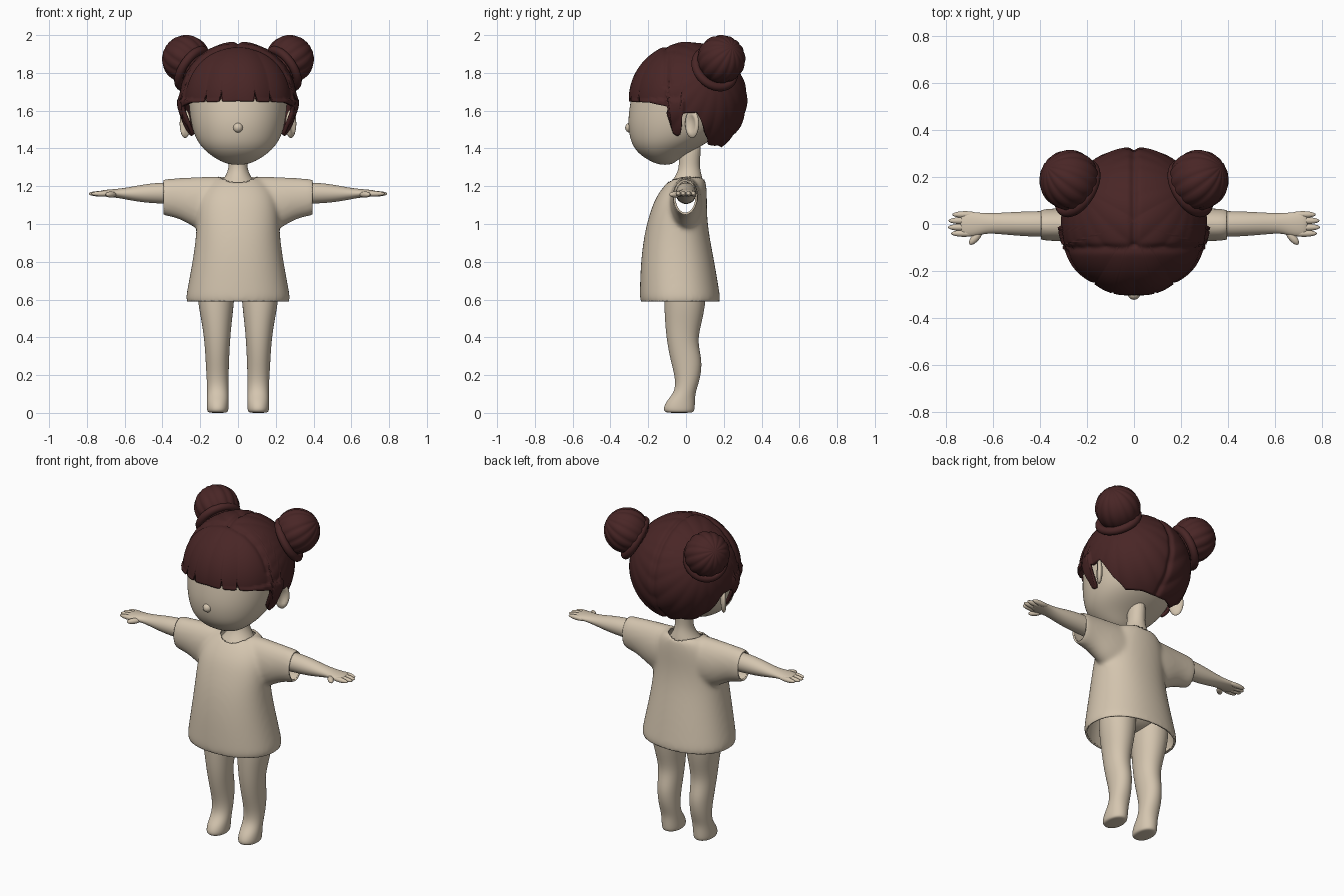
import bpy, bmesh, math
from mathutils import Vector, Matrix

if "Cube" in bpy.data.objects:
    bpy.data.objects.remove(bpy.data.objects["Cube"])


def material(name, rgb):
    m = bpy.data.materials.new(name)
    m.diffuse_color = (*rgb, 1)
    m.use_nodes = True
    m.node_tree.nodes["Principled BSDF"].inputs["Base Color"].default_value = m.diffuse_color
    return m


BEIGE = material("warm beige", (0.66, 0.56, 0.43))
BROWN = material("dark red brown", (0.066, 0.019, 0.019))


def finish(name, bm, mat, mirror=False, subsurf=0):
    bmesh.ops.recalc_face_normals(bm, faces=bm.faces)
    me = bpy.data.meshes.new(name)
    bm.to_mesh(me)
    bm.free()
    me.materials.append(mat)
    me.polygons.foreach_set("use_smooth", [True] * len(me.polygons))
    ob = bpy.data.objects.new(name, me)
    bpy.context.collection.objects.link(ob)
    if subsurf:
        s = ob.modifiers.new("smooth", 'SUBSURF')
        s.levels = s.render_levels = subsurf
    if mirror:
        ob.modifiers.new("mirror", 'MIRROR').use_mirror_merge = False
    return ob


def loft(bm, axis, rows, n=24, p=2.0):
    """Closed loft; each row is (position, a0, a1, b0, b1) along z or x."""
    rings = []
    for t, a0, a1, b0, b1 in rows:
        ring = []
        for i in range(n):
            c, s = math.cos(math.tau * i / n), math.sin(math.tau * i / n)
            u = math.copysign(abs(c) ** (2 / p), c)
            v = math.copysign(abs(s) ** (2 / p), s)
            a = (a0 + a1) / 2 + u * (a1 - a0) / 2
            b = (b0 + b1) / 2 + v * (b1 - b0) / 2
            ring.append(bm.verts.new((a, b, t) if axis == 'z' else (t, a, b)))
        rings.append(ring)
    for r, q in zip(rings, rings[1:]):
        for i in range(n):
            bm.faces.new((r[i], r[(i + 1) % n], q[(i + 1) % n], q[i]))
    bm.faces.new(rings[0])
    bm.faces.new(rings[-1])


def lofted(name, axis, rows, mirror=False, p=2.0):
    bm = bmesh.new()
    loft(bm, axis, rows, p=p)
    return finish(name, bm, BEIGE, mirror, 2)


def ball(name, loc, size, rot_z=0, mirror=False):
    bm = bmesh.new()
    m = Matrix.Translation(loc) @ Matrix.Rotation(rot_z, 4, 'Z') @ Matrix.Diagonal((*size, 1))
    bmesh.ops.create_uvsphere(bm, u_segments=24, v_segments=16, radius=1, matrix=m)
    return finish(name, bm, BEIGE, mirror)


# Head, nose and neck: (z, x range, y range)
head = [(1.313, .04, -.14, -.08), (1.332, .095, -.19, -.05), (1.37, .155, -.25, 0),
        (1.42, .207, -.288, .10), (1.48, .237, -.304, .18), (1.55, .254, -.31, .22),
        (1.65, .265, -.297, .25), (1.75, .262, -.275, .25), (1.85, .215, -.2, .2),
        (1.91, .12, -.1, .12), (1.93, .05, -.04, .06)]
lofted("head", 'z', [(z, -w, w, f, b) for z, w, f, b in head], p=2.1)
ball("nose", (0, -.297, 1.51), (.026, .025, .026))
neck = [(1.15, .15, -.125, .095), (1.21, .098, -.09, .092), (1.24, .075, -.065, .088),
        (1.28, .053, -.042, .077), (1.33, .047, -.036, .07), (1.45, .05, -.04, .09)]
lofted("neck", 'z', [(z, -w, w, f, b) for z, w, f, b in neck])

# Ears, hollowed on the outer face
ear = ball("ear", (.28, .032, 1.53), (.018, .043, .075), math.radians(-35), True)
out = Vector((math.cos(.61), -math.sin(.61), 0))
for v in ear.data.vertices:
    q = v.co - Vector((.28, .032, 1.53))
    d = q.dot(out)
    if d > .013:
        v.co -= out * (d - .013) * 3.5

# Legs with feet, and hips
leg = [(.74, .015, .215, -.11, .11), (.6, .018, .217, -.117, .108), (.48, .033, .192, -.112, .085),
       (.38, .042, .178, -.102, .058), (.28, .047, .172, -.083, .088), (.18, .05, .166, -.055, .076),
       (.11, .05, .163, -.06, .05), (.065, .049, .165, -.103, .048), (.025, .049, .166, -.121, .047),
       (.004, .053, .162, -.114, .042), (0, .07, .145, -.09, .02)]
lofted("leg", 'z', leg, True, 2.1)
ball("hips", (0, 0, .74), (.205, .13, .12))

# Arms and hands: (x, y range, z range)
arm = [(.2, -.055, .055, 1.1, 1.22), (.4, -.056, .056, 1.107, 1.222), (.5, -.05, .052, 1.113, 1.21),
       (.58, -.042, .047, 1.127, 1.194), (.63, -.04, .046, 1.137, 1.187), (.67, -.052, .05, 1.142, 1.184),
       (.71, -.054, .052, 1.145, 1.18), (.74, -.045, .045, 1.15, 1.174)]
lofted("arm", 'x', arm, True)
for i, (y, tip) in enumerate([(.04, .772), (.014, .788), (-.014, .79), (-.04, .777)]):
    ball(f"finger_{i + 1}", (tip - .055, y, 1.16), (.055, .0145, .014), 0, True)
ball("thumb", (.672, -.056, 1.156), (.04, .017, .016), math.radians(-50), True)

# Shirt: torso and sleeves fused, then opened at hem, cuffs and neck
bm = bmesh.new()
torso = [(.54, .288, -.246, .192), (.62, .278, -.247, .182), (.8, .242, -.242, .152),
         (.95, .222, -.222, .122), (1.05, .22, -.195, .112), (1.13, .21, -.167, .112),
         (1.19, .185, -.128, .11), (1.235, .14, -.085, .104), (1.257, .1, -.05, .085)]
loft(bm, 'z', [(z, -w, w, f, b) for z, w, f, b in torso], p=2.2)
sleeve = [(.43, -.07, .063, 1.047, 1.238), (.36, -.072, .065, 1.04, 1.242), (.29, -.076, .07, 1.018, 1.246),
          (.22, -.085, .08, .97, 1.25), (.12, -.09, .09, .95, 1.255)]
loft(bm, 'x', sleeve + [(-x, *r) for x, *r in reversed(sleeve)])
bmesh.ops.recalc_face_normals(bm, faces=bm.faces)
shirt = finish("shirt", bm, BEIGE, False, 2)
rm = shirt.modifiers.new("fuse", 'REMESH')
rm.mode, rm.voxel_size, rm.use_smooth_shade = 'VOXEL', .011, True
sm = shirt.modifiers.new("relax", 'SMOOTH')
sm.factor, sm.iterations = .5, 14
dg = bpy.context.evaluated_depsgraph_get()
fused = bpy.data.meshes.new_from_object(shirt.evaluated_get(dg))
bm = bmesh.new()
bm.from_mesh(fused)
for co, no in [((0, 0, .59), (0, 0, -1)), ((.394, 0, 0), (1, 0, 0)), ((-.394, 0, 0), (-1, 0, 0))]:
    bmesh.ops.bisect_plane(bm, geom=bm.verts[:] + bm.edges[:] + bm.faces[:],
                           plane_co=co, plane_no=no, clear_outer=True)


def neck_radius(c):
    return math.hypot(c.x / .1, c.y / .097)


hole = [f for f in bm.faces if f.calc_center_median().z > 1.1 and neck_radius(f.calc_center_median()) < 1]
bmesh.ops.delete(bm, geom=hole, context='FACES')
for v in bm.verts:
    if v.is_boundary and v.co.z > 1.1 and abs(v.co.x) < .2:
        k = neck_radius(v.co)
        v.co.x, v.co.y = v.co.x / k, v.co.y / k
bm.to_mesh(fused)
bm.free()
shirt.modifiers.clear()
shirt.data = fused
fused.polygons.foreach_set("use_smooth", [True] * len(fused.polygons))
so = shirt.modifiers.new("cloth", 'SOLIDIFY')
so.thickness, so.offset = .01, -1

# Hair cap: ellipsoid whose lower edge follows fringe, side locks, ears and nape
BUN_DIR = Vector((.74, .44, .5)).normalized()
E1 = BUN_DIR.orthogonal().normalized()
E2 = BUN_DIR.cross(E1)
EDGE = [(0, 1.65), (50, 1.643), (70, 1.62), (72, 1.48), (77, 1.465), (82, 1.48), (84.5, 1.585),
        (99, 1.59), (111, 1.48), (123, 1.42), (180, 1.405)]


def edge_z(a):
    z = 1.4
    for (a0, z0), (a1, z1) in zip(EDGE, EDGE[1:]):
        if a0 <= a <= a1:
            z = z0 + (z1 - z0) * (a - a0) / (a1 - a0)
    return z + sum(.055 * max(0, 1 - abs(a - g) / 1.6) for g in (16.5, 33))


def hair_point(az, phi):
    n = Vector((math.sin(phi) * math.sin(az), -math.sin(phi) * math.cos(az), math.cos(phi)))
    side = Vector((abs(n.x), n.y, n.z))
    a = abs(math.atan2(n.x, -n.y))
    if n.y < -.36:   # fringe strands
        r = .022 * (abs(math.sin(a * 5.45)) - .6) * math.sin(phi) ** 2
    else:            # strands gathered towards the buns, with a centre parting
        psi = math.atan2(side.dot(E1), side.dot(E2))
        r = .026 * (abs(math.sin(psi * 9)) - .6) * min(1, 1.2 * (1 - side.dot(BUN_DIR)))
        r -= .04 * math.exp(-(n.x / .05) ** 2)
    if n.z > .2:     # groove behind the fringe
        r -= .03 * math.exp(-((n.y + .36) / .05) ** 2)
    flare = 1.045 if n.z < 0 and a < 1.5 else 1
    return Vector((n.x * .31 * flare, n.y * .315, n.z * .305)) * (1 + r) + Vector((0, .01, 1.66))


bm = bmesh.new()
N, M = 240, 56
top = bm.verts.new(hair_point(0, 0))
cols = []
for i in range(N):
    deg = 360 * i / N
    end = math.acos((edge_z(min(deg, 360 - deg)) - 1.66) / .305)
    cols.append([bm.verts.new(hair_point(math.radians(deg), end * j / M)) for j in range(1, M + 1)])
for p, q in zip(cols, cols[1:] + cols[:1]):
    bm.faces.new((top, p[0], q[0]))
    for j in range(M - 1):
        bm.faces.new((p[j], p[j + 1], q[j + 1], q[j]))
hair = finish("hair", bm, BROWN)
so = hair.modifiers.new("thickness", 'SOLIDIFY')
so.thickness, so.offset = .02, -1

# Hair buns with a ring at the base
TURN = BUN_DIR.to_track_quat('Z', 'Y').to_matrix().to_4x4()
bm = bmesh.new()
bmesh.ops.create_uvsphere(bm, u_segments=84, v_segments=28, radius=.126)
for v in bm.verts:
    az = math.atan2(v.co.y, v.co.x)
    v.co *= 1 + .045 * (abs(math.sin(az * 7)) - .6) * math.hypot(v.co.x, v.co.y) / .126
bm.transform(Matrix.Translation((.275, .187, 1.873)) @ TURN)
finish("hair_bun", bm, BROWN, True)
bpy.ops.mesh.primitive_torus_add(major_segments=64, minor_segments=14, major_radius=.112, minor_radius=.023)
band = bpy.context.object
band.name = "bun_base"
band.data.transform(Matrix.Translation((.24, .152, 1.822)) @ TURN)
band.data.materials.append(BROWN)
band.data.polygons.foreach_set("use_smooth", [True] * len(band.data.polygons))
band.modifiers.new("mirror", 'MIRROR').use_mirror_merge = False
